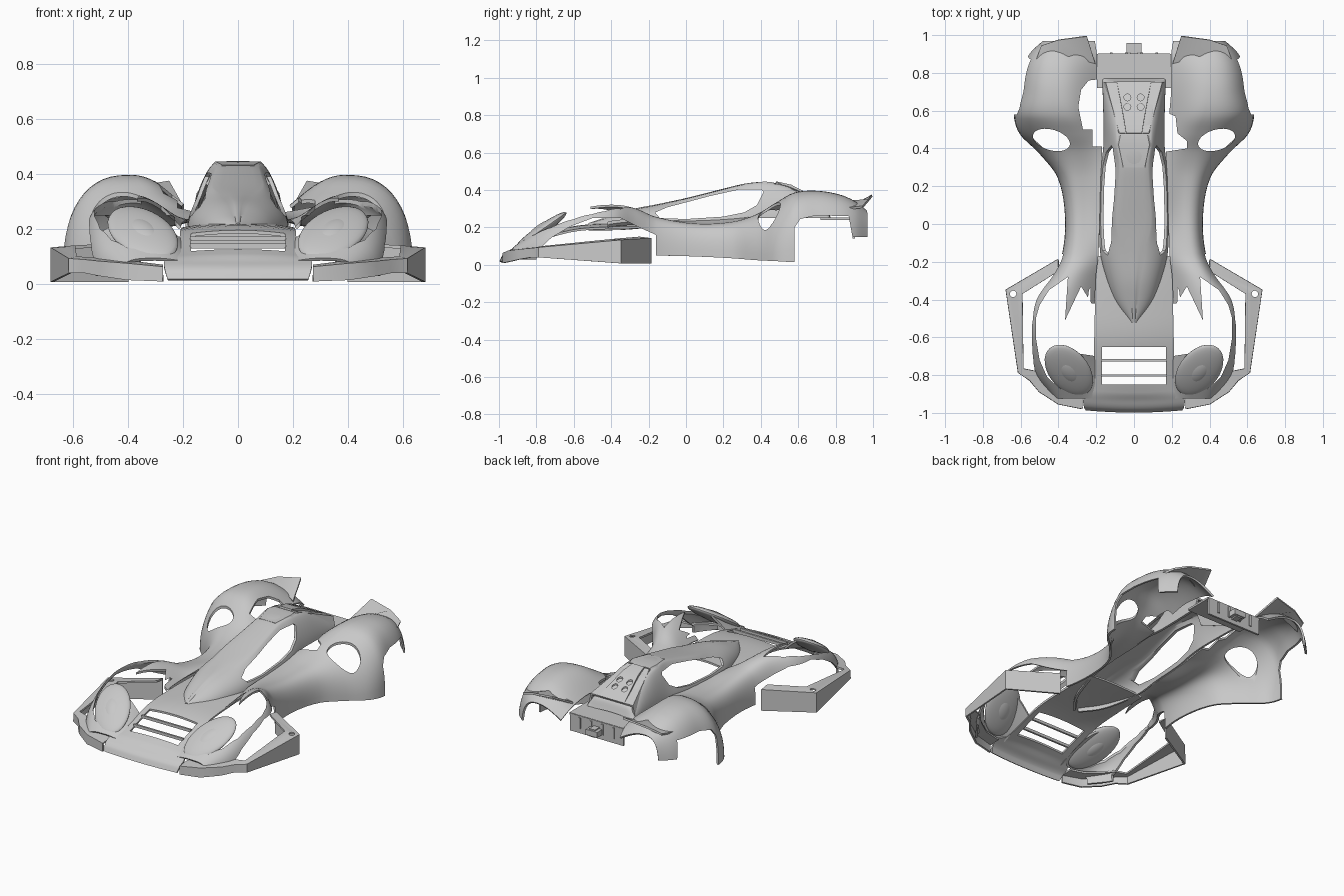
import bpy, bmesh
from math import sin, cos, pi, radians
from mathutils import Matrix, Vector

cube = bpy.data.objects.get("Cube")
if cube:
    bpy.data.objects.remove(cube)

grey = bpy.data.materials.new("body_grey")
grey.use_nodes = True
grey.diffuse_color = (.58, .58, .58, 1)
grey.node_tree.nodes["Principled BSDF"].inputs["Base Color"].default_value = grey.diffuse_color
parts = []


def finish(name, bm):
    mesh = bpy.data.meshes.new(name)
    bm.to_mesh(mesh)
    bm.free()
    mesh.materials.append(grey)
    obj = bpy.data.objects.new(name, mesh)
    bpy.context.collection.objects.link(obj)
    parts.append(obj)
    return obj


def prism(name, points, axis, low, high):
    """Closed outline pushed along z (points are x, y) or along x (points are y, z)."""
    bm = bmesh.new()
    place = (lambda p, h: (p[0], p[1], h)) if axis == "Z" else (lambda p, h: (h, p[0], p[1]))
    face = bm.faces.new([bm.verts.new(place(p, low)) for p in points])
    moved = bmesh.ops.extrude_face_region(bm, geom=[face])["geom"]
    shift = Vector(place((0, 0), high - low))
    bmesh.ops.translate(bm, vec=shift, verts=[v for v in moved if isinstance(v, bmesh.types.BMVert)])
    bmesh.ops.recalc_face_normals(bm, faces=bm.faces)
    return finish(name, bm)


def box(name, centre, size):
    x, y, z = centre
    a, b, c = (s / 2 for s in size)
    return prism(name, [(x - a, y - b), (x + a, y - b), (x + a, y + b), (x - a, y + b)], "Z", z - c, z + c)


def bake(obj, cutters=()):
    """Apply the modifiers and cuts, then throw the cutters away."""
    for cutter in cutters:
        mod = obj.modifiers.new("cut", "BOOLEAN")
        mod.operation, mod.solver, mod.object = "DIFFERENCE", "EXACT", cutter
    graph = bpy.context.evaluated_depsgraph_get()
    old, obj_eval = obj.data, obj.evaluated_get(graph)
    new = bpy.data.meshes.new_from_object(obj_eval)
    obj.modifiers.clear()
    obj.data = new
    bpy.data.meshes.remove(old)
    for cutter in cutters:
        parts.remove(cutter)
        bpy.data.objects.remove(cutter)


def sheet(name, rows, thick, cutters=()):
    """Skin a grid of points and give it thickness."""
    bm = bmesh.new()
    grid = [[bm.verts.new(p) for p in row] for row in rows]
    for r, s in zip(grid, grid[1:]):
        for i in range(len(r) - 1):
            bm.faces.new((r[i], r[i + 1], s[i + 1], s[i]))
    obj = finish(name, bm)
    mod = obj.modifiers.new("thickness", "SOLIDIFY")
    mod.thickness, mod.offset = thick, 0
    bake(obj, cutters)
    return obj


def smooth_rows(rows, steps=5):
    """Cubic interpolation of stations along their first column."""
    def slope(i):
        a, b = rows[max(i - 1, 0)], rows[min(i + 1, len(rows) - 1)]
        return [(q - p) / (b[0] - a[0]) for p, q in zip(a, b)]
    out = []
    for i in range(len(rows) - 1):
        a, b, ma, mb = rows[i], rows[i + 1], slope(i), slope(i + 1)
        d = b[0] - a[0]
        for k in range(steps):
            t = k / steps
            u = t * t * (3 - 2 * t)
            out.append([p + (q - p) * u + d * (m * t * (1 - t) ** 2 - n * t * t * (1 - t))
                        for p, q, m, n in zip(a, b, ma, mb)])
    return out + [list(rows[-1])]


def ease(t, power):
    return max(sin(t * pi / 2), 0) ** power, max(cos(t * pi / 2), 0) ** power


# Side shells: y, inner x, inner z, crest x, crest z, outer x, lower z
side_stations = [
    (-.92, .21, .08, .3, .09, .42, .03), (-.8, .21, .13, .33, .18, .51, .03),
    (-.65, .21, .17, .36, .265, .55, .03), (-.5, .21, .19, .38, .308, .56, .03),
    (-.38, .21, .21, .38, .318, .525, .04), (-.27, .205, .22, .34, .295, .43, .05),
    (-.16, .19, .23, .29, .25, .375, .05), (.05, .18, .23, .27, .215, .36, .045),
    (.25, .175, .24, .28, .225, .4, .035), (.38, .17, .255, .3, .265, .5, .025),
    (.48, .18, .27, .33, .325, .6, .02), (.58, .19, .28, .37, .38, .63, .015),
    (.7, .2, .29, .39, .39, .61, .015), (.82, .2, .28, .39, .37, .59, .02),
    (.9, .2, .26, .39, .335, .55, .05), (.965, .21, .22, .38, .285, .48, .1)]
wheel_opening = [(.52, -.5), (.5, -.43), (.45, -.35), (.35, -.28), (.365, -.51), (.28, -.33),
                 (.225, -.42), (.2, -.42), (.2, -.7), (.33, -.68), (.4, -.72), (.39, -.82),
                 (.34, -.885), (.4, -.87), (.46, -.81), (.5, -.72), (.52, -.6)]
front_arch = [(-.16, -.1), (-.16, .16), (-.25, .2), (-.35, .25), (-.5, .25), (-.62, .205),
              (-.72, .145), (-.8, .07), (-.8, -.1)]
rear_arch = [(.58, -.1), (.58, .2), (.61, .245), (.7, .265), (.87, .26), (.89, .15),
             (1.1, .15), (1.1, -.1)]
inner_gaps = {1: [(.15, .6), (.22, .57), (.23, .48), (.28, .44), (.28, .4), (.15, .38)],
              -1: [(.15, .77), (.24, .76), (.28, .71), (.295, .62), (.27, .5), (.22, .5), (.22, .41), (.15, .41)]}


def side_section(y, ix, iz, cx, cz, ox, oz):
    # The shell is rounder at the haunch than at the waist, and squarer at the front
    power = .74 + .22 * max(0, 1 - abs(y - .43) / .15) - .12 * min(max((-.3 - y) / .2, 0), 1)
    points = []
    for k in range(9):
        s = ease(k / 9, 1)[0]
        points.append((ix + (cx - ix) * k / 9, y, iz + (cz - iz) * s))
    for k in range(15):
        s, c = ease(k / 14, power)
        points.append((cx + (ox - cx) * s, y, oz + (cz - oz) * c))
    return points


for side, label in ((1, "left"), (-1, "right")):
    def flip(points):
        return [(side * p[0], *p[1:]) for p in points]

    near, far = sorted((side * .23, side))
    haunch = [(.437 + .098 * cos(a * pi / 16), .445 + .056 * sin(a * pi / 16) + .02 * cos(a * pi / 16))
              for a in range(32)]
    cutters = [prism("opening_cutter", flip(wheel_opening), "Z", -.1, 1),
               prism("front_arch_cutter", front_arch, "X", near, far),
               prism("rear_arch_cutter", rear_arch, "X", near, far),
               prism("haunch_cutter", flip(haunch), "Z", .17, 1),
               prism("gap_cutter", flip(inner_gaps[side]), "Z", -.1, 1)]
    sheet(label + "_side_shell", [flip(side_section(*r)) for r in smooth_rows(side_stations)], .012, cutters)

    # Front bumper and side wing share one folded band: x, y, low z, high z, inner x, inner y
    band = [(.272, -.975, .01, .06, .272, -.9), (.4, -.95, .015, .072, .37, -.89),
            (.5, -.885, .03, .08, .45, -.84), (.55, -.825, .04, .085, .51, -.78),
            (.61, -.785, .04, .09, .585, -.765), (.675, -.35, .008, .13, .59, -.37),
            (.4, -.19, .008, .14, .4, -.25)]
    rows = [flip([(x, y, lo), (x, y, hi), (ix, iy, hi + .005)]) for x, y, lo, hi, ix, iy in band]
    ring = [(.64 + .017 * cos(a * pi / 8), -.37 + .017 * sin(a * pi / 8)) for a in range(16)]
    sheet(label + "_bumper_and_wing", rows, .012, [prism("screw_cutter", flip(ring), "Z", .05, .3)])

    # Headlight pod with a raised lens
    for name, size in (("pod", (.11, .178, .028)), ("lens", (.06, .1, .032))):
        bm = bmesh.new()
        bmesh.ops.create_uvsphere(bm, u_segments=32, v_segments=16, radius=1)
        bm.transform(Matrix.Translation((side * .345, -.775, .185)) @ Matrix.Rotation(radians(35), 4, "X")
                     @ Matrix.Rotation(radians(-28 * side), 4, "Z") @ Matrix.Diagonal((*size, 1)))
        finish(label + "_headlight_" + name, bm)

    # Upswept tail flap
    flap = [[(.205, .85, .29), (.35, .89, .34), (.52, .86, .3)], [(.25, .995, .37), (.4, .975, .345), (.49, .945, .31)]]
    sheet(label + "_tail_flap", [flip(r) for r in flap], .012)

    # Raised rail beside the engine panel
    rail = [[(.045, .48, .436), (.09, .75, .325)], [(.075, .48, .436), (.145, .75, .325)],
            [(.11, .48, .36), (.16, .75, .25)]]
    sheet(label + "_engine_rail", [flip(r) for r in rail], .014)

# Nose and hood: y, half width, z, crown
hood_stations = [(-.993, .255, .016, 0), (-.975, .265, .05, 0), (-.93, .265, .08, 0), (-.89, .22, .1, .005),
                 (-.63, .21, .18, .015), (-.4, .205, .198, .018), (-.18, .2, .2, .02)]
hood_rows = [[(w * u / 8, y + .012 * (u / 8) ** 2, z + crown * (1 - (u / 8) ** 2)) for u in range(-8, 9)]
             for y, w, z, crown in smooth_rows(hood_stations)]
sheet("hood", hood_rows, .012, [box("louver_cutter", (0, -.75, .15), (.34, .2, .3))])
for i in range(2):
    box("louver_slat", (0, -.722 - .08 * i, .165 - .026 * i), (.35, .012, .018))

# Canopy: y, half width, base z, flat half width, top z, side curvature
canopy_stations = [(-.52, .015, .185, .003, .216, 1), (-.42, .09, .185, .01, .25, 1), (-.3, .137, .19, .02, .288, 1),
                   (-.15, .172, .205, .05, .318, 1.1), (0, .175, .225, .088, .35, 1.5),
                   (.2, .172, .235, .078, .4, 1.6), (.32, .165, .25, .072, .428, 1.6),
                   (.42, .155, .25, .085, .435, 1.5), (.55, .155, .25, .09, .412, 1.3),
                   (.74, .16, .25, .1, .312, 1.1), (.765, .16, .248, .1, .256, 1.1)]


def canopy_section(y, w, base, flat, top, power):
    half = [(flat * k / 3, y, top - .004 * (k / 3) ** 2) for k in range(3)]
    for k in range(13):
        s, c = ease(k / 12, power)
        half.append((flat + (w - flat) * s, y, base + (top - .004 - base) * c))
    return [(-x, b, z) for x, b, z in reversed(half[1:])] + half


window = [(-.165, .28), (-.14, .25), (0, .245), (.2, .258), (.31, .28), (.38, .32), (.415, .39),
          (.4, .404), (.28, .402), (.12, .366), (0, .334), (-.1, .308)]
sheet("canopy", [canopy_section(*r) for r in smooth_rows(canopy_stations)], .014,
      [prism("window_cutter", window, "X", -.4, .4)])

# Roof scoop lip
sheet("roof_scoop", [[(-a, y, z - .012), (-b, y, z), (b, y, z), (a, y, z - .012)]
                     for y, a, b, z in ((.3, .066, .055, .428), (.42, .092, .08, .441), (.47, .085, .07, .436))], .01)

# Engine panel with four round ports
port_cutters = []
for x in (-.035, .035):
    for y in (.62, .67):
        ring = [(x + .018 * cos(a * pi / 8), y + .018 * sin(a * pi / 8)) for a in range(16)]
        port_cutters.append(prism("port_cutter", ring, "Z", .2, .6))
        prism("engine_port", [(x + (p - x) * .6, y + (q - y) * .6) for p, q in ring], "Z", .33, .99 - y)
panel = [[(-w, y, z), (w, y, z)] for y, w, z in ((.48, .042, .44), (.56, .055, .422), (.75, .09, .325))]
sheet("engine_panel", panel, .014, port_cutters)

# Rear deck, back wall with ribs, and hitch
box("rear_deck", (0, .81, .246), (.39, .18, .012))
box("rear_wall", (0, .897, .195), (.38, .012, .11))
for x in (-.12, -.04, .04, .12):
    box("rear_rib", (x, .902, .205), (.014, .014, .07))
box("hitch_stem", (0, .925, .19), (.04, .05, .05))
box("hitch_block", (0, .932, .19), (.08, .05, .035))

# Smooth shading with crisp edges
bpy.ops.object.select_all(action="DESELECT")
for obj in parts:
    obj.select_set(True)
bpy.context.view_layer.objects.active = parts[0]
bpy.ops.object.shade_smooth_by_angle(angle=radians(35))
